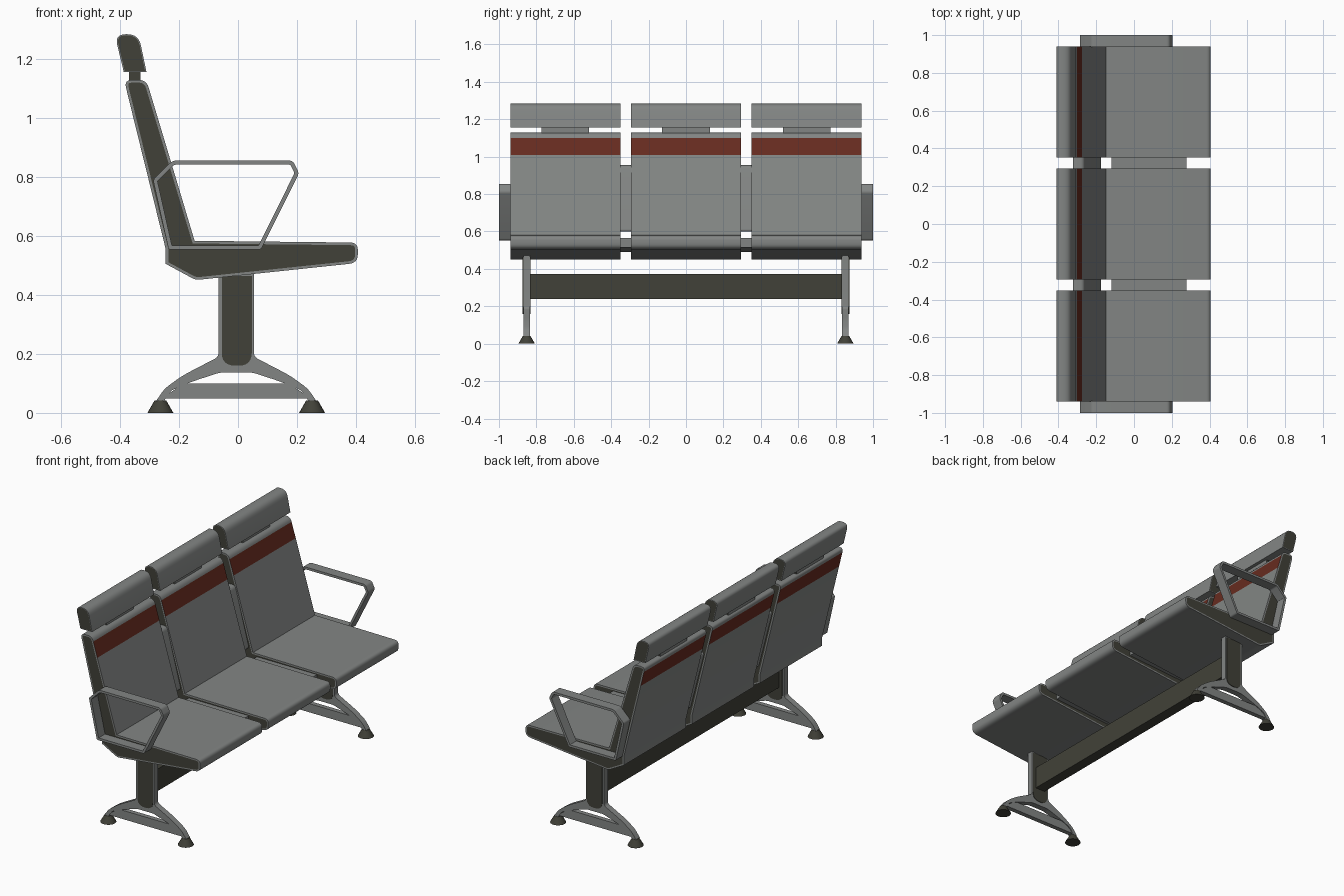
import bpy, bmesh, math
from mathutils import Vector

if "Cube" in bpy.data.objects:
    bpy.data.objects.remove(bpy.data.objects["Cube"])


def material(name, rgb):
    m = bpy.data.materials.new(name)
    m.diffuse_color = (*rgb, 1)
    m.use_nodes = True
    m.node_tree.nodes["Principled BSDF"].inputs["Base Color"].default_value = m.diffuse_color
    return m


GREY = material("grey", (0.225, 0.235, 0.23))
DARK = material("dark_olive", (0.053, 0.053, 0.04))
RED = material("rust_red", (0.135, 0.024, 0.014))


def rounded(corners, steps=6):
    """Profile from (x, z) or (x, z, cut) corners; cut rounds the corner."""
    out = []
    n = len(corners)
    for i, c in enumerate(corners):
        p = Vector(c[:2])
        if len(c) == 2:
            out.append(p)
            continue
        a = p + (Vector(corners[i - 1][:2]) - p).normalized() * c[2]
        b = p + (Vector(corners[(i + 1) % n][:2]) - p).normalized() * c[2]
        for k in range(steps + 1):
            t = k / steps
            out.append(a * (1 - t) ** 2 + p * 2 * t * (1 - t) + b * t * t)
    return out


def finish(bm, name, mats):
    bmesh.ops.recalc_face_normals(bm, faces=bm.faces[:])
    me = bpy.data.meshes.new(name)
    bm.to_mesh(me)
    bm.free()
    for m in mats:
        me.materials.append(m)
    me.shade_smooth()
    me.set_sharp_from_angle(angle=math.radians(30))
    ob = bpy.data.objects.new(name, me)
    bpy.context.collection.objects.link(ob)
    return ob


def prism(name, corners, y0, y1, mats=(GREY,), rim=0, ring=0, stripe=None):
    """Extrude an xz profile along y; rim insets dark side panels, ring hollows it."""
    bm = bmesh.new()
    face = bm.faces.new([bm.verts.new((p.x, y0, p.y)) for p in rounded(corners)])
    bm.normal_update()
    if ring:
        bmesh.ops.inset_individual(bm, faces=[face], thickness=ring, use_even_offset=True)
        bmesh.ops.delete(bm, geom=[face], context='FACES_ONLY')
    geo = bmesh.ops.extrude_face_region(bm, geom=bm.faces[:], use_keep_orig=True)["geom"]
    moved = [g for g in geo if isinstance(g, bmesh.types.BMVert)]
    bmesh.ops.translate(bm, verts=moved, vec=(0, y1 - y0, 0))
    bmesh.ops.recalc_face_normals(bm, faces=bm.faces[:])
    bm.normal_update()
    if rim:
        caps = [f for f in bm.faces if abs(f.normal.y) > 0.9]
        bmesh.ops.inset_individual(bm, faces=caps, thickness=rim, use_even_offset=True)
        for f in caps:
            f.material_index = 1
    if stripe:
        for f in bm.faces:
            z = f.calc_center_median().z
            if abs(f.normal.x) > 0.8 and stripe[0] < z < stripe[1]:
                f.material_index = 2
    return finish(bm, name, mats)


# Profiles, seen from the front
SEAT = [(-0.245, 0.555), (-0.245, 0.505), (-0.143, 0.45, 0.015), (0.406, 0.508, 0.03),
        (0.406, 0.577, 0.025), (-0.147, 0.583),
        (-0.275, 1.01), (-0.302, 1.10), (-0.31, 1.128, 0.027), (-0.386, 1.128, 0.027),
        (-0.379, 1.10), (-0.357, 1.01)]
HEADREST = [(-0.387, 1.155), (-0.31, 1.155), (-0.337, 1.283, 0.038), (-0.418, 1.283, 0.038)]
ARMREST = [(-0.288, 0.79, 0.01), (-0.235, 0.553, 0.008), (0.078, 0.553, 0.01),
           (0.207, 0.812, 0.012), (0.186, 0.855, 0.014), (-0.222, 0.855, 0.014)]

# Three seats with headrests
for i in (-1, 0, 1):
    c = i * 0.645
    prism("seat", SEAT, c - 0.294, c + 0.294, (GREY, DARK, RED), rim=0.009, stripe=(1.01, 1.10))
    prism("headrest", HEADREST, c - 0.294, c + 0.294, (GREY, DARK), rim=0.004)
    prism("headrest_neck", [(-0.37, 1.11), (-0.33, 1.11), (-0.33, 1.17), (-0.37, 1.17)],
          c - 0.127, c + 0.127, (GREY, DARK), rim=0.002)

LEG_HALF = [(0.06, 0.475), (0.06, 0.19, 0.015), (0.183, 0.126, 0.03), (0.243, 0.082, 0.02), (0.272, 0.04)]
ARCH_HALF = [(0.245, 0.04), (0.222, 0.076, 0.015), (0.15, 0.106, 0.03), (0.055, 0.137, 0.015)]
CX = -0.006


def mirrored(half):
    """Close a half profile across the leg centre line."""
    right = [(p[0] + CX, *p[1:]) for p in half]
    left = [(CX - p[0], *p[1:]) for p in reversed(half)]
    return right + left


for s in (-1, 1):
    # End armrest loops
    prism("armrest", ARMREST, s * 0.938, s * 1.0, ring=0.014)
    # Connectors filling the gaps between seats
    prism("back_connector", [(-0.235, 0.60, 0.015), (-0.172, 0.60, 0.015), (-0.265, 0.955, 0.02),
                             (-0.328, 0.955, 0.02)], s * 0.29, s * 0.356)
    prism("seat_connector", [(-0.12, 0.49), (0.277, 0.515), (0.277, 0.565), (-0.12, 0.565)],
          s * 0.29, s * 0.356)
    # Column with arched foot, dark side panel and cross bar
    prism("leg", mirrored(LEG_HALF + ARCH_HALF), s * 0.834, s * 0.87)
    prism("leg_panel", [(-0.055, 0.463), (-0.055, 0.16, 0.045), (0.047, 0.16, 0.045), (0.047, 0.463)],
          s * 0.831, s * 0.873, (DARK,))
    prism("foot_bar", mirrored([(0.178, 0.1), (0.255, 0.048)]), s * 0.838, s * 0.866)
    # Foot pads
    for t in (-1, 1):
        bm = bmesh.new()
        bmesh.ops.create_cone(bm, cap_ends=True, segments=20, radius1=0.044, radius2=0.02, depth=0.042)
        bmesh.ops.translate(bm, verts=bm.verts[:], vec=(CX + t * 0.257, s * 0.852, 0.021))
        finish(bm, "foot_pad", (DARK,))

# Long beam joining the legs
prism("beam", [(-0.036, 0.24), (0.028, 0.24), (0.028, 0.372), (-0.036, 0.372)], -0.836, 0.836, (DARK,))
